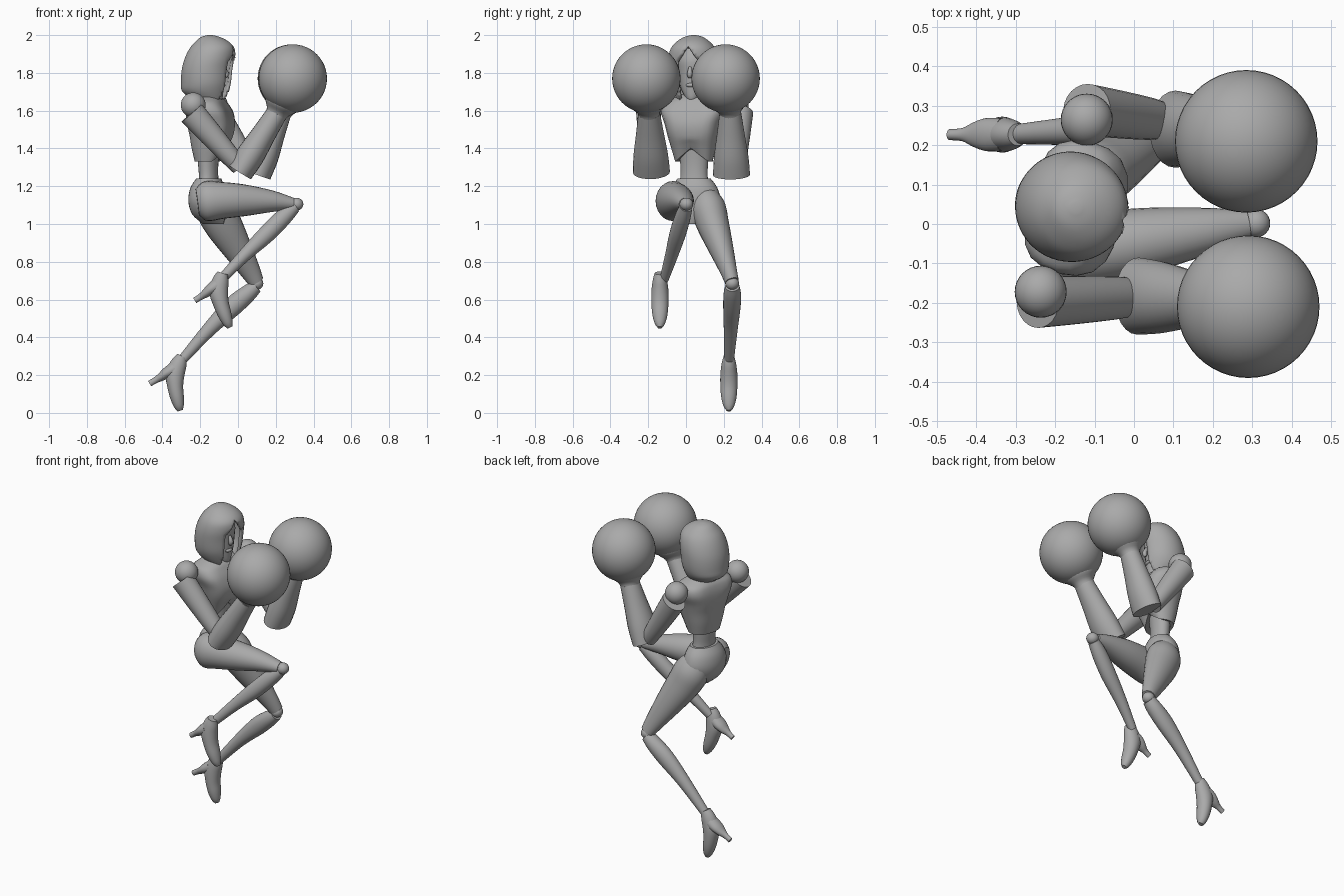
import bpy, bmesh, math
from mathutils import Vector, Matrix

cube = bpy.data.objects.get("Cube")
if cube:
    bpy.data.objects.remove(cube, do_unlink=True)

grey = bpy.data.materials.new("plain grey")
grey.use_nodes = True
grey.diffuse_color = (0.4, 0.4, 0.4, 1)
grey.node_tree.nodes["Principled BSDF"].inputs["Base Color"].default_value = (0.4, 0.4, 0.4, 1)


def finish(name, bm, matrix=None, angle=40):
    """Turn a bmesh into a smooth shaded object."""
    bmesh.ops.recalc_face_normals(bm, faces=bm.faces)
    if matrix:
        bm.transform(matrix)
    mesh = bpy.data.meshes.new(name)
    bm.to_mesh(mesh)
    bm.free()
    mesh.materials.append(grey)
    mesh.shade_smooth()
    mesh.set_sharp_from_angle(angle=math.radians(angle))
    obj = bpy.data.objects.new(name, mesh)
    bpy.context.collection.objects.link(obj)
    return obj


def refine(rows, steps=4):
    """Catmull-Rom interpolation between cross-sections."""
    out = []
    for i in range(len(rows) - 1):
        quad = [rows[max(i - 1, 0)], rows[i], rows[i + 1], rows[min(i + 2, len(rows) - 1)]]
        for s in range(steps):
            t = s / steps
            out.append([(2 * b + (c - a) * t + (2 * a - 5 * b + 4 * c - d) * t * t
                         + (3 * b - a - 3 * c + d) * t ** 3) / 2 for a, b, c, d in zip(*quad)])
    return out + [list(rows[-1])]


def skin(rows, flat=False, sides=24):
    """Loft ellipses; each row is x, y, z, half width in y, half depth."""
    bm = bmesh.new()
    rows = refine(rows)
    points = [Vector(r[:3]) for r in rows]
    rings = []
    for i, r in enumerate(rows):
        along = Vector((0, 0, 1))
        if not flat:
            along = (points[min(i + 1, len(rows) - 1)] - points[max(i - 1, 0)]).normalized()
        side = Vector((0, 1, 0))
        side = (side - along * side.dot(along)).normalized()
        deep = side.cross(along)
        ring = []
        for k in range(sides):
            a = math.tau * k / sides
            ring.append(bm.verts.new(points[i] + deep * math.cos(a) * r[4] + side * math.sin(a) * r[3]))
        rings.append(ring)
    for lo, hi in zip(rings, rings[1:]):
        for k in range(sides):
            n = (k + 1) % sides
            bm.faces.new((lo[k], lo[n], hi[n], hi[k]))
    bm.faces.new(rings[0][::-1])
    bm.faces.new(rings[-1])
    return bm


def ball(name, centre, radii, turn=0, segments=32):
    bm = bmesh.new()
    bmesh.ops.create_uvsphere(bm, u_segments=segments, v_segments=segments // 2, radius=1)
    m = (Matrix.Translation(centre) @ Matrix.Rotation(turn, 4, 'Z')
         @ Matrix.Diagonal((*radii, 1)))
    return finish(name, bm, m)


# The upper body turns toward the right; local x is its forward direction
yaw = math.radians(-14)
BODY = Matrix.Translation((-0.165, 0.045, 0)) @ Matrix.Rotation(yaw, 4, 'Z')


def upright(rows, sides=24):
    """Loft level sections given as z, back, front, half width."""
    return skin([((b + f) / 2, 0, z, w, (f - b) / 2) for z, b, f, w in rows], True, sides)


# Rib cage with an arched lower front edge and broad, squared shoulders
ribs = upright([(1.33, -.06, .08, .1), (1.40, -.075, .105, .118), (1.47, -.085, .13, .135),
                (1.53, -.095, .135, .15), (1.59, -.095, .118, .172), (1.635, -.085, .095, .165),
                (1.66, -.07, .08, .13), (1.685, -.05, .055, .07)])
for v in ribs.verts:
    v.co.x *= 1 + .5 * (v.co.y / .15) ** 2
    if v.co.x > 0 and v.co.z < 1.45:
        v.co.z += max(0, 1 - abs(v.co.y) / .09) * (1.45 - v.co.z) * .6
finish("rib_cage", ribs, BODY)
for s, label in ((1, "left"), (-1, "right")):
    ball(label + "_chest_plate", BODY @ Vector((.077, .055 * s, 1.505)), (.055, .07, .068), yaw)

# Waist, pelvis and neck
finish("waist", upright([(1.15, -.05, .07, .1), (1.24, -.04, .06, .075), (1.32, -.045, .06, .075),
                         (1.42, -.05, .07, .085)]), BODY)
finish("pelvis", upright([(1.24, -.055, .075, .09), (1.19, -.085, .095, .125),
                          (1.12, -.095, .1, .14), (1.05, -.075, .1, .11),
                          (1.0, -.02, .09, .045)]), BODY)
finish("neck", skin([(-.17, .045, 1.6, .055, .055), (-.165, .045, 1.66, .045, .045),
                     (-.16, .045, 1.76, .045, .045)]))


# Hood-like bobbed hair with an open, pointed front
def opening(z):
    return .062 * min(1, max(0, (1.945 - z) / .09))


hair = upright([(1.655, -.07, .105, .085), (1.70, -.13, .12, .118), (1.75, -.137, .132, .135),
                (1.82, -.132, .14, .14), (1.88, -.115, .15, .135), (1.93, -.09, .147, .118),
                (1.965, -.06, .118, .088), (1.99, -.03, .07, .05), (2.0, .005, .03, .012)], 64)
gone = []
for f in hair.faces:
    c = f.calc_center_median()
    if len(f.verts) > 4 and c.z < 1.8 or c.x > .03 and abs(c.y) < opening(c.z):
        gone.append(f)
bmesh.ops.delete(hair, geom=gone, context='FACES')
for v in hair.verts:
    if v.is_boundary and v.co.x > .03 and v.co.z > 1.66:
        v.co.y = math.copysign(opening(v.co.z), v.co.y)
shell = finish("hair", hair, BODY)
solid = shell.modifiers.new("thickness", 'SOLIDIFY')
solid.thickness = .015
solid.offset = -1

# Face inside the hair
finish("face", upright([(1.65, .03, .075, .02), (1.67, -.02, .085, .04), (1.72, -.07, .09, .07),
                        (1.80, -.09, .095, .085), (1.87, -.08, .098, .085), (1.93, -.05, .07, .06)]), BODY)
finish("nose", skin([(.093, 0, 1.83, .008, .008), (.105, 0, 1.795, .014, .014),
                     (.1, 0, 1.775, .01, .008)]), BODY)
ball("lips", BODY @ Vector((.088, 0, 1.735)), (.012, .025, .011), yaw, 16)

# Arms: shoulder, upper arm, forearm cuff, wrist and round glove
arms = {
    "right": dict(shoulder=(-.237, -.172, 1.63), top=(-.245, -.198, 1.588), elbow=(.01, -.185, 1.30),
                  cuff=(.01, -.183, 1.275), wrist=(.205, -.195, 1.585), glove=(.29, -.21, 1.77)),
    "left": dict(shoulder=(-.12, .265, 1.63), top=(-.12, .29, 1.59), elbow=(.075, .262, 1.29),
                 cuff=(.105, .241, 1.26), wrist=(.225, .235, 1.585), glove=(.285, .21, 1.77))}
for label, p in arms.items():
    p = {k: Vector(v) for k, v in p.items()}
    ball(label + "_shoulder", p["shoulder"], (.066,) * 3)
    ball(label + "_glove", p["glove"], (.181,) * 3, segments=48)

    def limb(part, a, b, stations):
        finish(label + part, skin([(*a.lerp(b, t), w, d) for t, w, d in stations]))
    limb("_upper_arm", p["top"], p["elbow"], [(0, .066, .071), (.4, .061, .063), (.8, .054, .052),
                                              (1, .045, .045)])
    limb("_forearm", p["cuff"], p["wrist"], [(0, .098, .07), (.3, .091, .074), (.65, .074, .064),
                                             (1, .058, .056)])
    limb("_wrist", p["wrist"], p["glove"], [(-.15, .055, .052), (.05, .06, .062), (.25, .095, .092),
                                            (.45, .1, .1)])

# Legs: thigh, knee, shin
legs = {
    "right": [[(-.215, -.07, 1.115, .06, .07), (-.17, -.068, 1.12, .092, .105),
               (-.08, -.06, 1.125, .092, .097), (.04, -.04, 1.125, .082, .083),
               (.18, -.018, 1.12, .06, .057), (.29, .0, 1.107, .037, .032)],
              [(.30, .0, 1.09, .034, .032), (.24, -.018, 1.035, .042, .045),
               (.15, -.045, .945, .043, .046), (.03, -.078, .83, .034, .034),
               (-.085, -.115, .71, .024, .025)], (.31, .002, 1.105)],
    "left": [[(-.165, .085, 1.17, .06, .07), (-.125, .115, 1.09, .092, .103),
              (-.08, .142, 1.0, .086, .1), (-.01, .183, .88, .067, .08),
              (.06, .223, .76, .046, .056), (.095, .243, .695, .037, .042)],
             [(.095, .245, .67, .038, .036), (.05, .245, .63, .046, .046),
              (-.03, .243, .562, .046, .052), (-.15, .237, .445, .037, .038),
              (-.30, .228, .275, .025, .025)], (.098, .245, .685)]}
for label, (thigh, shin, knee) in legs.items():
    finish(label + "_thigh", skin(thigh))
    finish(label + "_shin", skin(shin))
    ball(label + "_knee", knee, (.036, .036, .034), segments=24)

# Pointed high-heeled boots, one leaning slightly more than the other
foot = [(-.295, 0, .30, .028, .028), (-.313, 0, .262, .038, .043), (-.333, 0, .205, .045, .05),
        (-.332, 0, .14, .045, .042), (-.322, 0, .08, .04, .036), (-.312, 0, .035, .028, .026),
        (-.305, 0, .012, .012, .014)]
heel = [(-.335, 0, .235, .042, .038), (-.375, 0, .213, .042, .03), (-.405, 0, .192, .032, .023),
        (-.435, 0, .174, .017, .017), (-.468, 0, .155, .014, .016)]
for label, move, lean in (("left", Vector((0, .227, 0)), 0), ("right", Vector((.24, -.138, .44)), .17)):
    for part, rows in (("_boot", foot), ("_heel", heel)):
        placed = [(r[0] + move.x + lean * (.15 - r[2]), move.y, r[2] + move.z, r[3], r[4]) for r in rows]
        finish(label + part, skin(placed))
